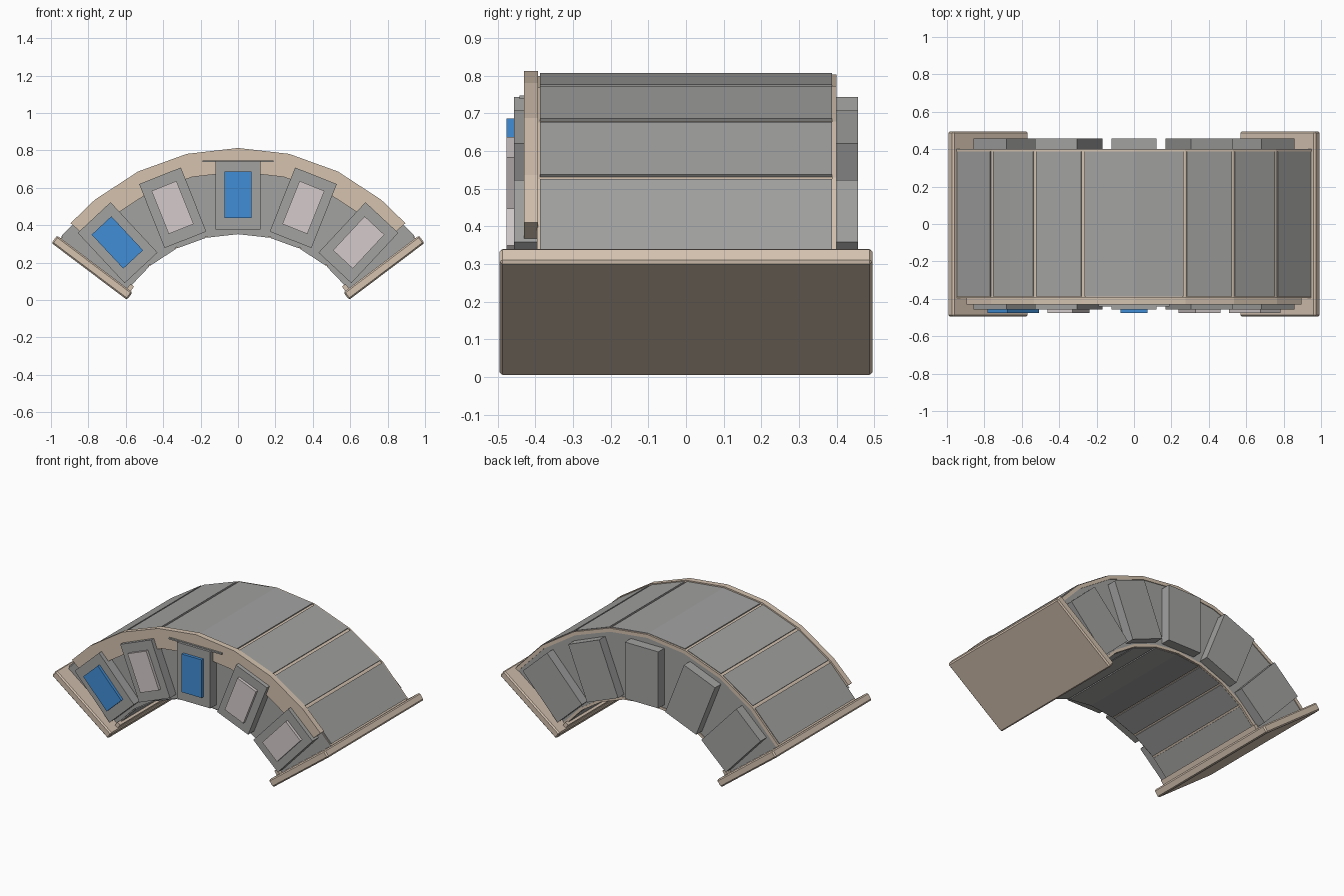
import bpy, bmesh, math
from mathutils import Vector

if "Cube" in bpy.data.objects:
    bpy.data.objects.remove(bpy.data.objects["Cube"])

ZC = -0.384            # height of the arch centre
STEP = 13.25           # angle of one arch segment in degrees


def material(name, rgb):
    m = bpy.data.materials.new(name)
    m.diffuse_color = (*rgb, 1)
    m.use_nodes = True
    m.node_tree.nodes["Principled BSDF"].inputs["Base Color"].default_value = m.diffuse_color
    return m


TAN = material("tan", (0.66, 0.54, 0.43))
GREY = material("grey", (0.36, 0.36, 0.355))
PALE = material("pale grey", (0.66, 0.60, 0.60))
BLUE = material("blue", (0.053, 0.27, 0.67))


def polar(angle, r, y, t=0.0):
    """Point at radius r on the arch, shifted t along the tangent."""
    a = math.radians(angle)
    return Vector((r * math.sin(a) + t * math.cos(a), y,
                   ZC + r * math.cos(a) - t * math.sin(a)))


def finish(name, bm, mats, bevel=0.0):
    bmesh.ops.recalc_face_normals(bm, faces=bm.faces)
    me = bpy.data.meshes.new(name)
    bm.to_mesh(me)
    bm.free()
    ob = bpy.data.objects.new(name, me)
    bpy.context.collection.objects.link(ob)
    for m in mats:
        me.materials.append(m)
    if bevel:
        mod = ob.modifiers.new("bevel", 'BEVEL')
        mod.width, mod.segments = bevel, 1
    return ob


def box(name, angle, t0, t1, r0, r1, y0, y1, mat, bevel=0.0):
    """Box aligned to the radial direction at the given angle."""
    bm = bmesh.new()
    bmesh.ops.create_cube(bm, size=1)
    for v in bm.verts:
        t = t1 if v.co.x > 0 else t0
        y = y1 if v.co.y > 0 else y0
        r = r1 if v.co.z > 0 else r0
        v.co = polar(angle, r, y, t)
    return finish(name, bm, [mat], bevel)


def sector(name, angles, r0, r1, y0, y1, mats, end_mat=0):
    """Curved slab through the listed angles."""
    bm = bmesh.new()
    rings = [[bm.verts.new(polar(a, r, y)) for r, y in
              ((r0, y0), (r1, y0), (r1, y1), (r0, y1))] for a in angles]
    bm.faces.new(rings[0])
    bm.faces.new(rings[-1])
    for p, q in zip(rings, rings[1:]):
        for i in range(4):
            j = (i + 1) % 4
            f = bm.faces.new((p[i], p[j], q[j], q[i]))
            if i in (0, 2):          # front and back faces
                f.material_index = end_mat
    return finish(name, bm, mats)


# Arch core: tan shell with grey front and back
grid = [STEP * i for i in range(-4, 5)]
sector("arch_core", grid, 0.743, 1.184, -0.395, 0.395, [TAN, GREY], 1)

# Thin tan rims along the back and front edges of the vault
sector("back_rim", grid, 1.165, 1.188, 0.388, 0.40, [TAN])
sector("back_inner_rim", grid, 0.738, 0.755, 0.388, 0.40, [TAN])

# Grey cladding panels, leaving tan seams between them
g = 0.45
spans = [(-4, -3), (-3, -2), (-2, -1), (-1, 0, 1), (1, 2), (2, 3), (3, 4)]
for k, s in enumerate(spans):
    angs = [STEP * i for i in s]
    angs[0] += g
    angs[-1] -= g
    sector(f"outer_panel_{k}", angs, 1.17, 1.191, -0.388, 0.388, [GREY])
    sector(f"inner_panel_{k}", angs, 0.736, 0.75, -0.388, 0.388, [GREY])

# Raised tan arch on the front
front = [-48.4] + grid[1:-1] + [48.4]
sector("front_arch", front, 1.07, 1.197, -0.43, -0.393, [TAN])

# Front frames with screens, and plain rear blocks
for k, a in enumerate((-43, -21.7, 0, 21.7, 43)):
    box(f"front_frame_{k}", a, -0.12, 0.12, 0.76, 1.128, -0.457, -0.385, GREY)
    box(f"screen_{k}", a, -0.072, 0.072, 0.822, 1.07, -0.476, -0.45,
        BLUE if k in (0, 2) else PALE)
    box(f"rear_block_{k}", a, -0.12, 0.12, 0.76, 1.128, 0.385, 0.457, GREY)

# Thin ledge above the middle frame
box("ledge", 0, -0.19, 0.19, 1.122, 1.131, -0.442, -0.42, GREY)

# Tilted end plates with a small lip at the inner edge
for name, s in (("left", -1), ("right", 1)):
    t0, t1 = sorted((0, 0.05 * s))
    box(f"{name}_end_plate", 53 * s, t0, t1, 0.706, 1.211, -0.495, 0.495, TAN, 0.008)
    t0, t1 = sorted((0.005 * s, -0.03 * s))
    box(f"{name}_lip", 53 * s, t0, t1, 0.718, 0.742, -0.42, 0.42, TAN)
